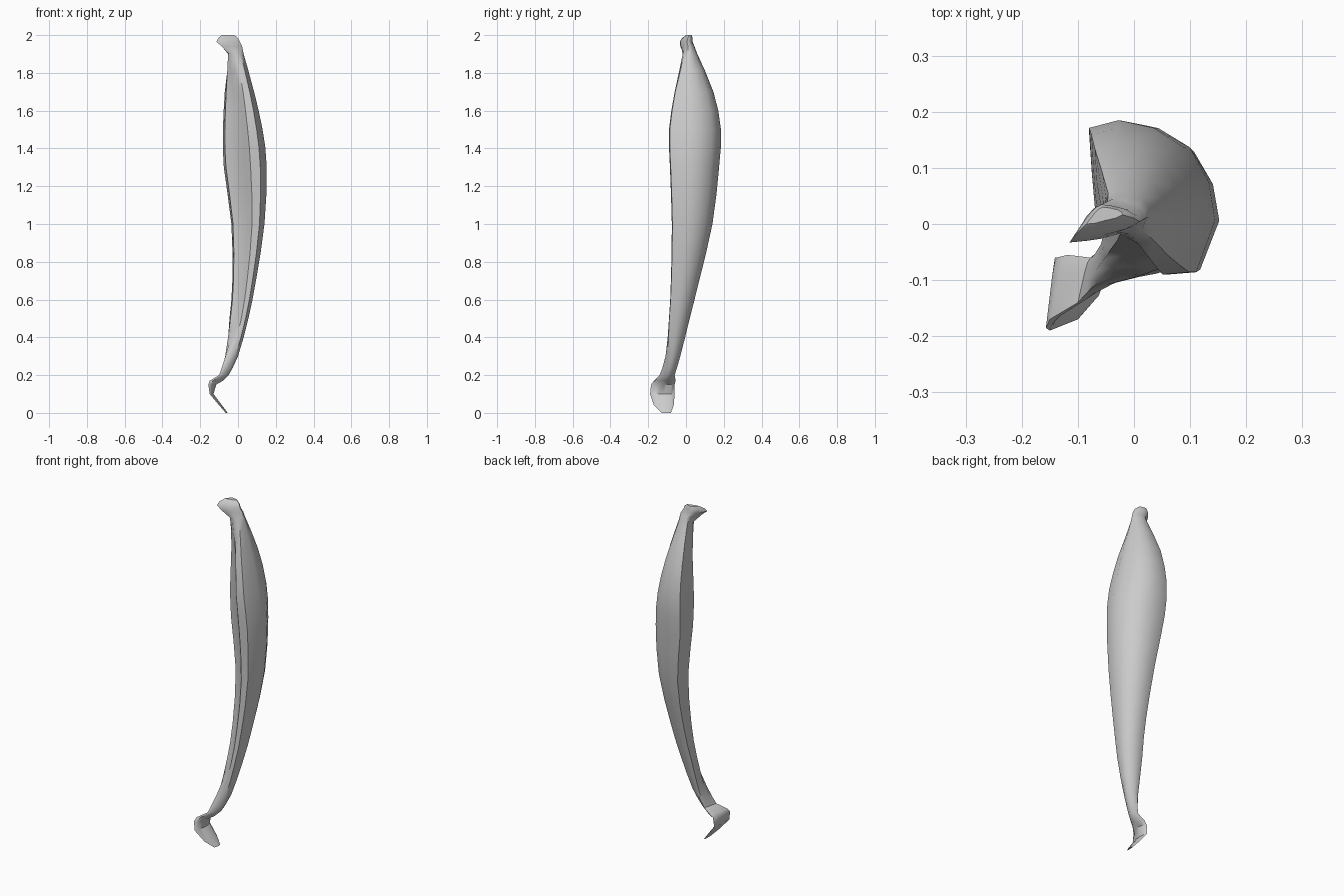
import bpy
import bmesh
from mathutils import Vector

if "Cube" in bpy.data.objects:
    bpy.data.objects.remove(bpy.data.objects["Cube"], do_unlink=True)

# Half-moon cross-section of the belly, with a groove on the inner side
CRESCENT = [(1, -.3), (.9, .2), (.6, .65), (.1, .9), (-.5, 1), (-1, .9),
            (-.95, .3), (-.9, -.15), (-.4, -.35), (0, -.75), (.25, -1), (.7, -.97)]

# Slanted flat cross-section of the two attachment ends
SLANTED = [(1, .1), (.95, .4), (.7, .7), (.3, .9), (-.1, 1), (-.3, .8),
           (-.5, .4), (-.75, -.3), (-1, -1), (-.5, -.9), (0, -.6), (.6, -.3)]

# Stations: height, left and right limits, front and back limits
BELLY = [(.2, -.1, -.05, -.14, -.06),
         (.3, -.075, 0, -.115, -.03),
         (.5, -.045, .055, -.09, .02),
         (.7, -.03, .095, -.08, .07),
         (1, -.035, .14, -.075, .14),
         (1.3, -.075, .152, -.085, .175),
         (1.5, -.08, .13, -.09, .185),
         (1.7, -.07, .085, -.06, .145),
         (1.9, -.06, .03, -.025, .06)]
LOWER_FLAP = [(0, -.065, -.055, -.13, -.08),
              (.04, -.1, -.085, -.17, -.065),
              (.1, -.15, -.13, -.19, -.06),
              (.15, -.157, -.115, -.185, -.06),
              (.17, -.15, -.08, -.17, -.055)]
UPPER_HOOK = [(1.94, -.085, .022, -.03, .045),
              (1.965, -.115, .01, -.033, .035),
              (1.985, -.105, 0, -.02, .035),
              (2, -.085, -.02, 0, .03)]


def material(name, colour):
    mat = bpy.data.materials.new(name)
    mat.use_nodes = True
    mat.diffuse_color = colour
    mat.node_tree.nodes["Principled BSDF"].inputs["Base Color"].default_value = colour
    return mat


def smooth_between(before, start, end, after, factor):
    """Curve from start to end, guided by the neighbouring stations."""
    result = []
    for a, b, c, d in zip(before, start, end, after):
        linear = (c - a) * factor
        square = (2 * a - 5 * b + 4 * c - d) * factor ** 2
        cube = (3 * b - a - 3 * c + d) * factor ** 3
        result.append(b + (linear + square + cube) / 2)
    return result


def refine(stations, steps):
    """Insert evenly spaced stations along the belly."""
    padded = [stations[0]] + stations + [stations[-1]]
    refined = []
    for index in range(len(stations) - 1):
        for step in range(steps):
            refined.append(smooth_between(*padded[index:index + 4], step / steps))
    return refined + [stations[-1]]


def section(station, blend):
    """Fit the blended cross-section into the limits of one station."""
    height, left, right, front, back = station
    points = []
    for round_point, flat_point in zip(CRESCENT, SLANTED):
        x, y = Vector(round_point).lerp(Vector(flat_point), blend)
        points.append(Vector(((left + right + x * (right - left)) / 2,
                              (front + back + y * (back - front)) / 2,
                              height)))
    return points


def loft(name, sections, mat):
    """Skin a closed body through the cross-sections."""
    bm = bmesh.new()
    rings = [[bm.verts.new(point) for point in points] for points in sections]
    for lower, upper in zip(rings, rings[1:]):
        for index in range(len(lower)):
            following = (index + 1) % len(lower)
            bm.faces.new((lower[index], lower[following],
                          upper[following], upper[index]))
    bm.faces.new(list(reversed(rings[0])))
    bm.faces.new(rings[-1])
    bmesh.ops.recalc_face_normals(bm, faces=bm.faces)
    mesh = bpy.data.meshes.new(name)
    bm.to_mesh(mesh)
    bm.free()
    mesh.materials.append(mat)
    obj = bpy.data.objects.new(name, mesh)
    bpy.context.collection.objects.link(obj)
    bpy.ops.object.select_all(action="DESELECT")
    obj.select_set(True)
    bpy.context.view_layer.objects.active = obj
    bpy.ops.object.shade_smooth_by_angle(angle=.7)
    return obj


# One continuous body: lower flap, long belly, upper hook
grey = material("light grey", (.6, .6, .6, 1))
flap = [section(station, 1) for station in LOWER_FLAP]
belly = []
for station in refine(BELLY, 2):
    near_flap = max(0, 1 - (station[0] - .2) * 4)
    near_hook = max(0, (station[0] - 1.75) * 3)
    belly.append(section(station, max(near_flap, near_hook)))
hook = [section(station, 1) for station in UPPER_HOOK]
loft("muscle_body", flap + belly + hook, grey)
